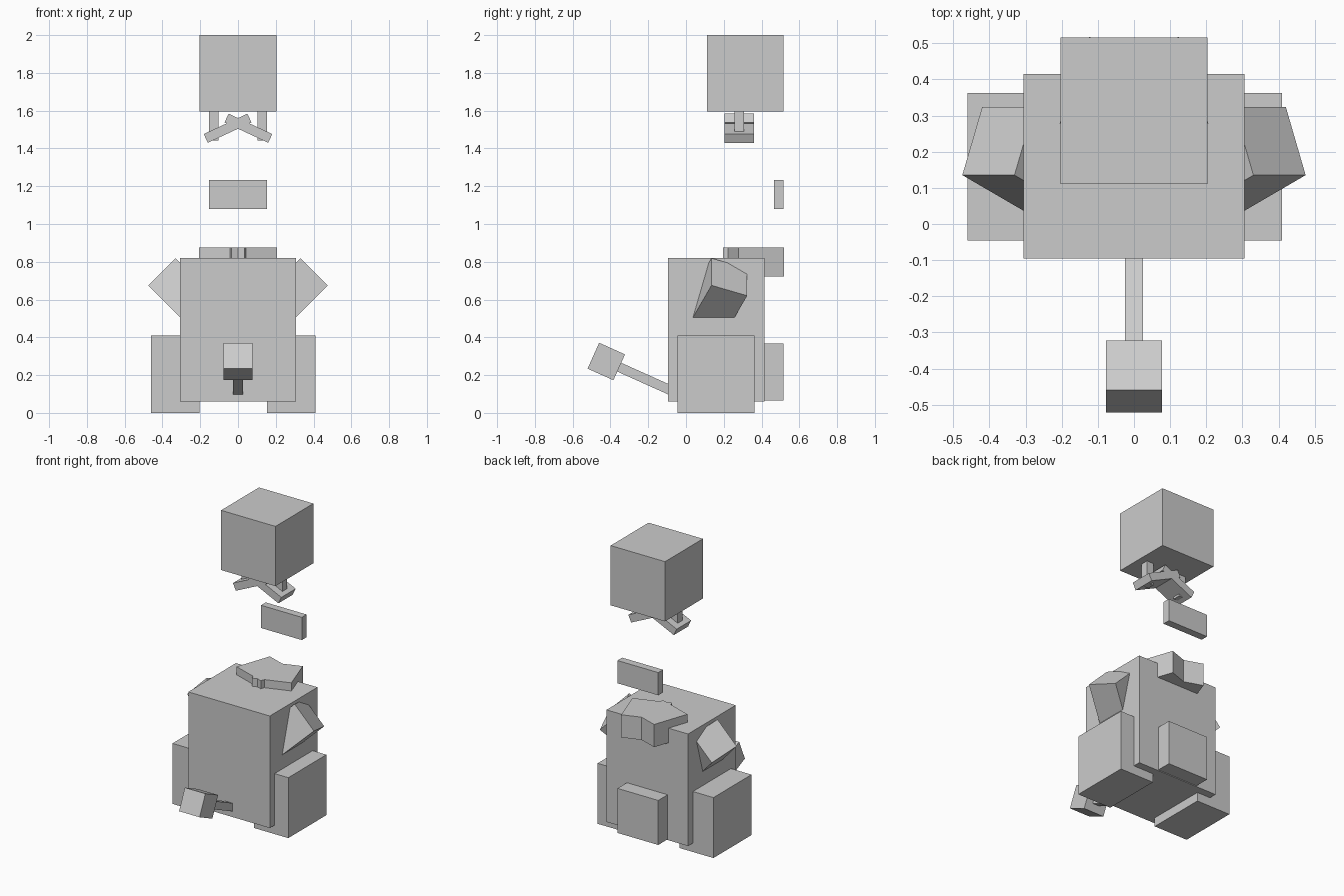
import bpy, math
from mathutils import Matrix, Vector

if "Cube" in bpy.data.objects:
    bpy.data.objects.remove(bpy.data.objects["Cube"])


def box(name, lo, hi):
    """Axis-aligned box from its two extreme corners."""
    lo, hi = Vector(lo), Vector(hi)
    return placed(name, hi - lo, Matrix.Translation((lo + hi) / 2))


def placed(name, size, matrix):
    """Box of a given size with a position/rotation matrix."""
    bpy.ops.mesh.primitive_cube_add(size=1)
    ob = bpy.context.object
    ob.name = name
    ob.data.transform(Matrix.Diagonal((*size, 1)))
    ob.matrix_world = matrix
    return ob


def turned(name, size, centre, angle, axis):
    return placed(name, size, Matrix.Translation(centre) @ Matrix.Rotation(math.radians(angle), 4, axis))


# Main blocks
box("head", (-0.204, 0.11, 1.595), (0.204, 0.516, 2.0))
box("torso", (-0.306, -0.096, 0.06), (0.306, 0.415, 0.82))
box("back_pack", (-0.153, 0.365, 0.065), (0.153, 0.516, 0.367))
box("floating_plate", (-0.153, 0.465, 1.08), (0.153, 0.516, 1.234))

# Legs, slightly off-centre as in the model
box("left_leg", (-0.46, -0.045, 0), (-0.204, 0.363, 0.41))
box("right_leg", (0.153, -0.045, 0), (0.409, 0.363, 0.41))

# Rod and block rising out of the front
turned("front_rod", (0.051, 0.36, 0.051), (0, -0.20, 0.173), -24.2, 'X')
turned("rod_block", (0.154, 0.15, 0.15), (0, -0.422, 0.272), -24.2, 'X')

for side, s in (("left", -1), ("right", 1)):
    # Arm: square-ended bar tilted into the torso
    d1 = Vector((-0.27 * s, 0.925, -0.27)).normalized()
    d2 = Vector((-s, 0, 1)).normalized()
    d3 = Vector((-0.655 * s, -0.38, -0.655)).normalized()
    size = (0.204, 0.204, 0.41)
    corner = Vector((0.475 * s, 0.135, 0.675))
    centre = corner + (d1 * size[0] + d2 * size[1] + d3 * size[2]) / 2
    if s < 0:
        d1, d2 = d2, d1  # keep the frame a pure rotation
    rot = Matrix((d1, d2, -d3 if Vector(d1).cross(d2).dot(d3) < 0 else d3)).transposed().to_4x4()
    placed(side + "_arm", size, Matrix.Translation(centre) @ rot)

    # Collar: square slab turned about z
    turned(side + "_collar", (0.253, 0.253, 0.154), (0.045 * s, 0.357, 0.798), 19 * s, 'Z')

    # Crossed planks and short posts under the head
    turned(side + "_plank", (0.255, 0.154, 0.051), (0.055 * s, 0.282, 1.507), 25 * s, 'Y')
    x = 0.128 * s
    box(side + "_post", (x - 0.0255, 0.257, 1.442), (x + 0.0255, 0.308, 1.6))
